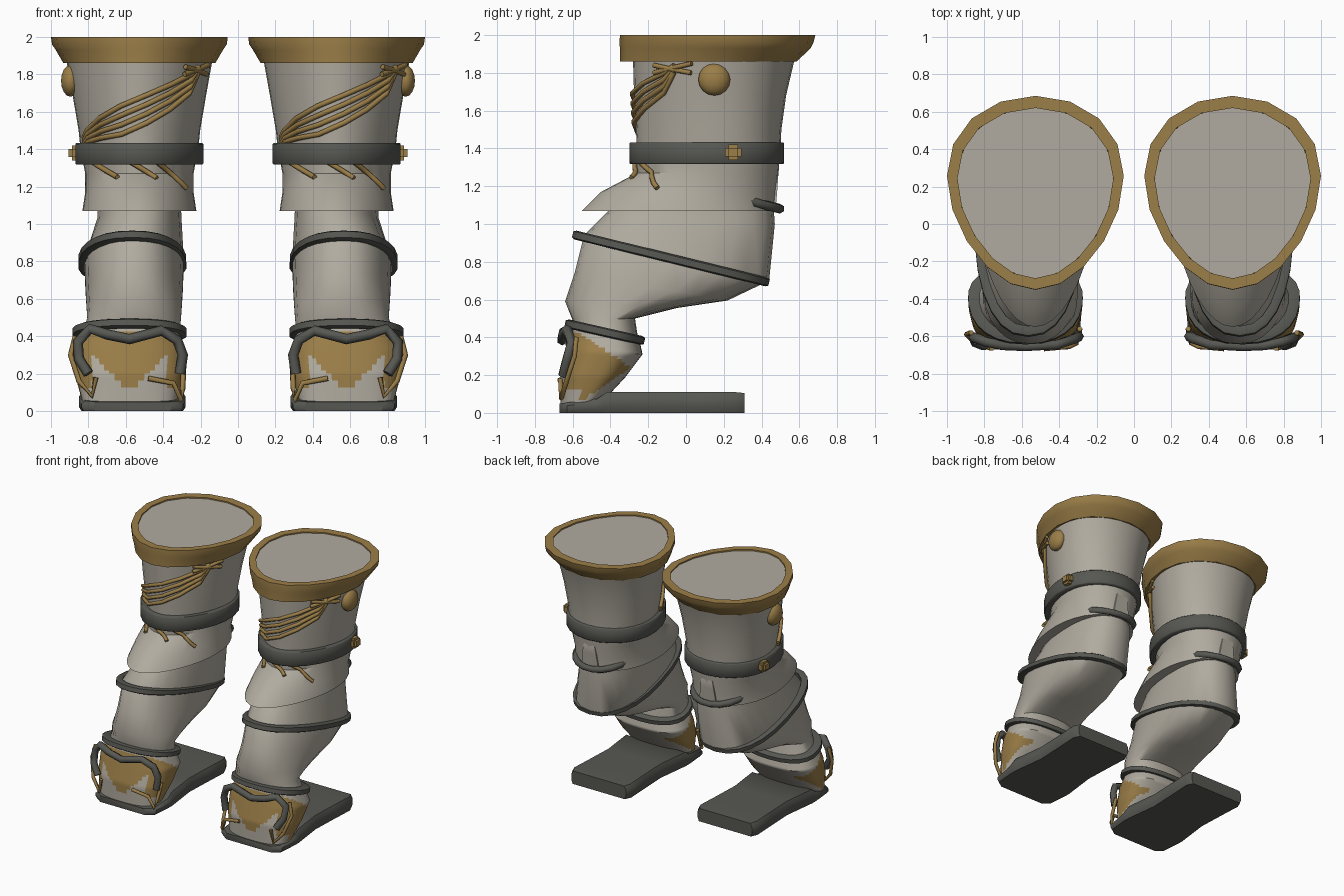
import bpy, bmesh, math
from mathutils import Vector

if "Cube" in bpy.data.objects:
    bpy.data.objects.remove(bpy.data.objects["Cube"])


def material(name, rgb):
    m = bpy.data.materials.new(name)
    m.diffuse_color = (*rgb, 1)
    m.use_nodes = True
    m.node_tree.nodes["Principled BSDF"].inputs["Base Color"].default_value = m.diffuse_color
    return m


CLOTH = material("pale cloth", (0.44, 0.41, 0.35))
GOLD = material("antique gold", (0.33, 0.21, 0.065))
DARK = material("dark leather", (0.095, 0.098, 0.085))


def make(name, bm, mats, angle=40):
    bmesh.ops.recalc_face_normals(bm, faces=bm.faces)
    me = bpy.data.meshes.new(name)
    bm.to_mesh(me)
    bm.free()
    for m in mats:
        me.materials.append(m)
    ob = bpy.data.objects.new(name, me)
    bpy.context.collection.objects.link(ob)
    bpy.context.view_layer.objects.active = ob
    ob.select_set(True)
    bpy.ops.object.shade_smooth_by_angle(angle=math.radians(angle))
    ob.select_set(False)
    return ob


def skin(bm, rings, closed_path=False, caps=True):
    """Join rings of points with quads."""
    vs = [[bm.verts.new(p) for p in r] for r in rings]
    n = len(vs[0])
    pairs = list(zip(vs, vs[1:]))
    if closed_path:
        pairs.append((vs[-1], vs[0]))
    for a, b in pairs:
        for i in range(n):
            j = (i + 1) % n
            bm.faces.new((a[i], a[j], b[j], b[i]))
    if caps and not closed_path:
        bm.faces.new(vs[0])
        bm.faces.new(vs[-1])


def egg(cx, sec, n=24, e=0.18, power=1.0):
    """Tilted egg section: front y,z, back y,z, half width."""
    fy, fz, by, bz, hw = sec
    pts = []
    for i in range(n):
        a = 2 * math.pi * i / n
        c, s = math.cos(a), math.sin(a)
        c = math.copysign(abs(c) ** power, c)
        s = math.copysign(abs(s) ** power, s)
        t = (1 - c) / 2
        pts.append(Vector((cx + hw * s * (1 - e * c), fy + (by - fy) * t, fz + (bz - fz) * t)))
    return pts


def loft(name, cx, secs, mats, n=24, e=0.18, power=1.0, angle=40):
    bm = bmesh.new()
    skin(bm, [egg(c, s, n, e, power) for c, s in zip(cx, secs)])
    return make(name, bm, mats, angle)


def band(name, cx, sec, thick, height, mat, e=0.1, power=0.85, chamfer=0.3):
    """Closed strap around a tilted section, with chamfered outer edges."""
    fy, fz, by, bz, hw = sec
    d = Vector((0, by - fy, bz - fz)).normalized()
    up = Vector((0, -d.z, d.y)) * height / 2
    rings = []
    for off, k in ((-thick, -1), (-thick * chamfer, -1), (0, -1 + chamfer),
                   (0, 1 - chamfer), (-thick * chamfer, 1), (-thick, 1)):
        s = (fy - d.y * off, fz - d.z * off, by + d.y * off, bz + d.z * off, hw + off)
        rings.append([p + up * k for p in egg(cx, s, 24, e, power)])
    bm = bmesh.new()
    skin(bm, rings, closed_path=True)
    return make(name, bm, [mat], 50)


def tube(name, paths, r, mat, sides=6):
    bm = bmesh.new()
    for path in paths:
        path = [Vector(p) for p in path]
        rings = []
        for i, p in enumerate(path):
            t = (path[min(i + 1, len(path) - 1)] - path[max(i - 1, 0)]).normalized()
            q = t.cross(Vector((0, 1, 0.01))).normalized()
            w = t.cross(q)
            rings.append([p + r * (q * math.cos(2 * math.pi * k / sides)
                                   + w * math.sin(2 * math.pi * k / sides)) for k in range(sides)])
        skin(bm, rings)
    return make(name, bm, [mat], 70)


def stud(name, loc, scale, mat, segs=14):
    bm = bmesh.new()
    bmesh.ops.create_uvsphere(bm, u_segments=segs, v_segments=8, radius=1)
    for v in bm.verts:
        v.co = Vector(loc) + Vector(v.co[k] * scale[k] for k in range(3))
    return make(name, bm, [mat], 60)


THIGH = [(-.29, 1.99, .62, 1.99, .41), (-.28, 1.85, .57, 1.85, .38), (-.275, 1.68, .53, 1.68, .35),
         (-.265, 1.5, .505, 1.5, .32), (-.26, 1.4, .5, 1.4, .31), (-.26, 1.27, .49, 1.27, .285),
         (-.45, 1.17, .48, 1.17, .285), (-.55, 1.07, .475, 1.07, .30)]
CALF = [(-.36, 1.13, .46, 1.15, .22), (-.42, 1.06, .47, 1.0, .225), (-.54, .94, .44, .70, .265),
        (-.59, .74, .22, .595, .26), (-.64, .59, -.05, .555, .255), (-.60, .49, -.27, .5, .25),
        (-.6, .42, -.25, .37, .265)]
FOOT = [(-.60, .44, -.25, .40, .265), (-.63, .33, -.23, .31, .305), (-.665, .2, -.32, .19, .29),
        (-.665, .05, -.45, .05, .25)]


def on_thigh(cx, deg, z, lift=0.012):
    """Point on the thigh surface at an angle from the front."""
    for a, b in zip(THIGH, THIGH[1:]):
        if a[1] >= z >= b[1]:
            t = (a[1] - z) / (a[1] - b[1])
            fy, by, hw = (a[k] + (b[k] - a[k]) * t for k in (0, 2, 4))
    r = math.radians(deg)
    s, c = math.sin(r), math.cos(r)
    return (cx + (hw + lift) * s * (1 - .18 * c), (fy + by) / 2 - ((by - fy) / 2 + lift) * c, z)


def foot_is_gold(p, fx):
    """Gold guard: a wedge on each side and a ragged panel on the front."""
    u = p.x - fx
    if p.y > -.56:
        return abs(p.z - .24) < .18 * (-.29 - p.y) / .27
    return .12 + 1.1 * abs(abs(u) - .03) < p.z < .42 or (abs(u) > .2 and p.z > .12)


for side, s in (("left", -1), ("right", 1)):
    cx, mx, fx = .527 * s, .555 * s, .58 * s

    # thigh with flared knee skirt
    loft(side + "_thigh", [cx] * 8, THIGH, [CLOTH], n=32)

    # gold top rim
    bm = bmesh.new()
    prof = [(-.29, 1.97, .62, 1.97, .41), (-.29, 2, .62, 2, .41), (-.35, 2, .685, 2, .465),
            (-.352, 1.96, .675, 1.96, .46), (-.35, 1.93, .66, 1.93, .44), (-.35, 1.86, .585, 1.86, .40),
            (-.27, 1.86, .55, 1.86, .36)]
    skin(bm, [egg(cx, q, 18) for q in prof], closed_path=True)
    make(side + "_top_rim", bm, [GOLD], 30)

    # lower leg
    loft(side + "_calf", [cx, cx, mx, mx, mx, mx, fx], CALF, [CLOTH], e=.1, power=.85)

    # foot with painted guard
    bm = bmesh.new()
    rings = []
    for a, b in zip(FOOT, FOOT[1:]):
        for k in range(8):
            rings.append(egg(fx, [p + (q - p) * k / 8 for p, q in zip(a, b)], 64, .05, .75))
    rings.append(egg(fx, FOOT[-1], 64, .05, .75))
    skin(bm, rings)
    for f in bm.faces:
        if len(f.verts) == 4 and foot_is_gold(f.calc_center_median(), fx):
            f.material_index = 1
    make(side + "_foot", bm, [CLOTH, GOLD], 50)

    # sole board, y / half width / top height
    bm = bmesh.new()
    rings = []
    for y, w, h in ((-.67, .21, .05), (-.63, .27, .055), (-.47, .285, .075), (-.42, .285, .11),
                    (-.15, .25, .11), (.08, .26, .11), (.26, .27, .11), (.31, .245, .105)):
        x = .565 * s
        rings.append([(x + k * w, y, z) for k, z in ((-.95, 0), (.95, 0), (1, h * .3), (1, h * .7),
                                                    (.93, h), (-.93, h), (-1, h * .7), (-1, h * .3))])
    skin(bm, rings)
    make(side + "_sole", bm, [DARK], 40)

    # straps
    band(side + "_belt", cx, (-.30, 1.375, .52, 1.375, .342), .05, .115, DARK, .12, 1, .1)
    band(side + "_calf_strap", mx + .01 * s, (-.6, .945, .44, .69, .288), .05, .048, DARK)
    band(side + "_ankle_strap", fx, (-.64, .475, -.22, .38, .305), .06, .048, DARK)

    # heel-side clip and tab behind the knee
    arc = [(cx + .21 * math.sin(t), .30 + .2 * math.cos(t), 1.13 - .05 * math.cos(t))
           for t in [math.radians(d) for d in range(-90, 91, 20)]]
    tube(side + "_knee_clip", [arc], .026, DARK)
    bm = bmesh.new()
    skin(bm, [[(cx + k * w, y, z) for k, y in ((-1, .42), (1, .42), (1, yb), (-1, yb))]
              for z, w, yb in ((1.08, .075, .475), (1.2, .06, .485), (1.26, .05, .488), (1.285, .035, .475))])
    make(side + "_knee_tab", bm, [CLOTH])

    # wrapped cords
    cords = []
    for k in range(4):
        cords.append([on_thigh(cx, a, z, .014) for a, z in
                      ((62, 1.84 - .012 * k), (54, 1.80 - .035 * k), (32, 1.745 - .045 * k),
                       (8, 1.69 - .05 * k), (-20, 1.63 - .05 * k), (-45, 1.565 - .035 * k),
                       (-65, 1.50 - .02 * k), (-72, 1.46 - .015 * k))])
    for z0, z1 in ((1.80, 1.85), (1.84, 1.80)):
        cords.append([on_thigh(cx, a, z0 + (z1 - z0) * (a - 45) / 30, .02) for a in (45, 60, 75)])
    for a0, a1, z1 in ((22, 66, 1.19), (-10, 22, 1.245), (-62, -28, 1.25)):
        cords.append([on_thigh(cx, a0 + (a1 - a0) * t / 5, 1.33 + (z1 - 1.33) * t / 5, .012)
                      for t in range(6)])
    tube(side + "_cords", cords, .014, GOLD)

    # outer studs
    stud(side + "_large_stud", (.895 * s, .15, 1.765), (.052, .085, .085), GOLD)
    bm = bmesh.new()
    bmesh.ops.create_cube(bm, size=1)
    for v in bm.verts:
        v.co = Vector((.87 * s + v.co.x * .07, .25 + v.co.y * .085, 1.38 + v.co.z * .08))
    bmesh.ops.bevel(bm, geom=bm.edges[:], offset=.018, segments=2, affect='EDGES')
    make(side + "_belt_stud", bm, [GOLD])

    # toe strap and gold trim, offsets outward from the foot centre
    def at(pts):
        return [(fx + s * u, y, z) for u, y, z in pts]
    tube(side + "_toe_strap", [at([(-.27, -.6, .2), (-.285, -.6, .3), (-.255, -.615, .38), (-.17, -.645, .43),
                                   (0, -.655, .385), (.12, -.65, .41), (.21, -.63, .44), (.275, -.605, .37),
                                   (.27, -.63, .28), (.22, -.65, .2)])], .028, DARK)
    tube(side + "_toe_trim", [at([(-.29, -.56, .24), (-.285, -.61, .12), (-.275, -.635, .06),
                                  (-.235, -.655, .15), (-.1, -.668, .175)]),
                              at([(.18, -.665, .18), (.2, -.66, .08), (.27, -.635, .16), (.315, -.59, .3),
                                  (.29, -.58, .40)])], .014, GOLD)
